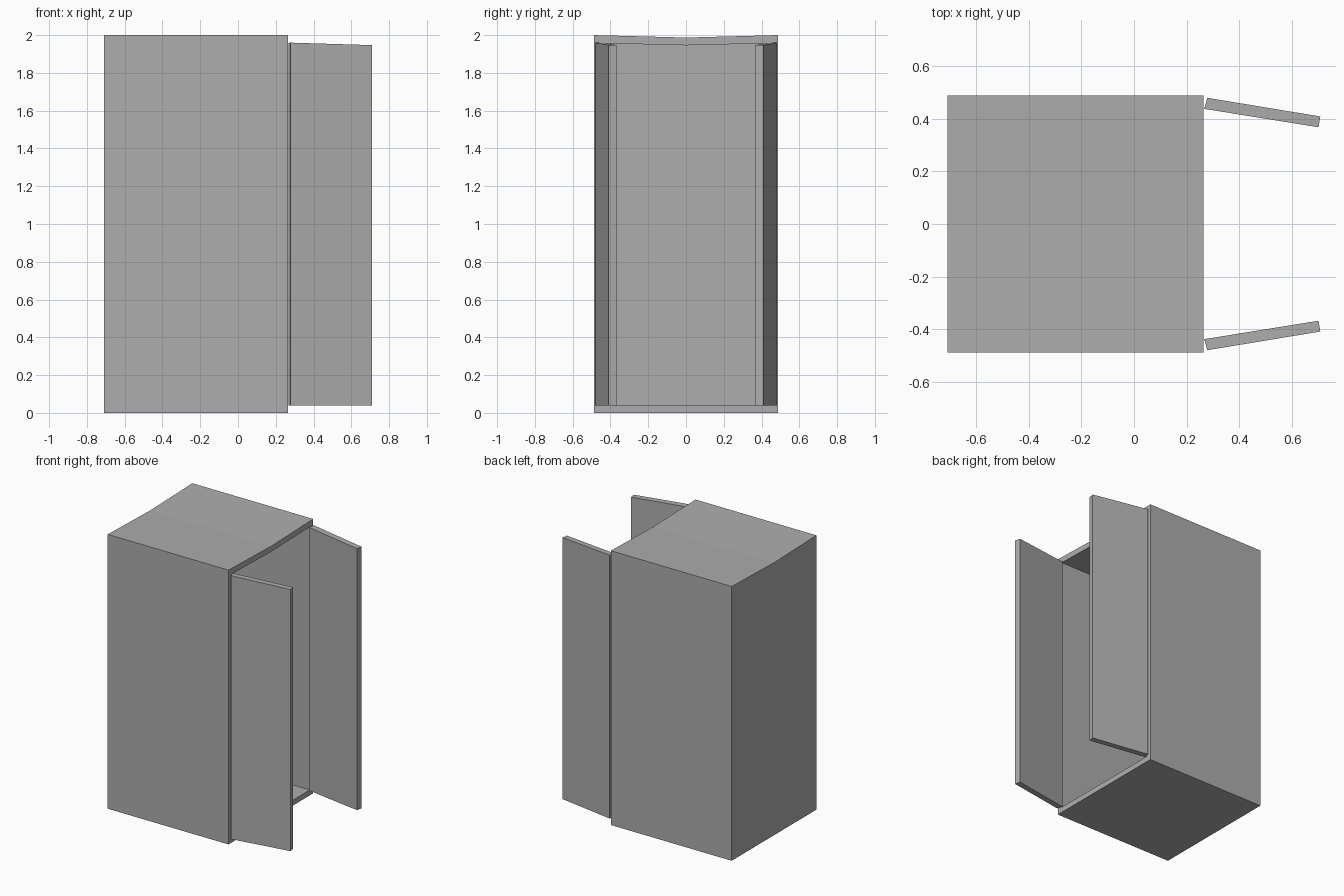
import bpy, bmesh

if "Cube" in bpy.data.objects:
    bpy.data.objects.remove(bpy.data.objects["Cube"])

grey = bpy.data.materials.new("plain grey")
grey.diffuse_color = (0.42, 0.42, 0.42, 1)
grey.use_nodes = True
grey.node_tree.nodes["Principled BSDF"].inputs["Base Color"].default_value = grey.diffuse_color


def make(name, bm):
    bmesh.ops.recalc_face_normals(bm, faces=bm.faces)
    mesh = bpy.data.meshes.new(name)
    bm.to_mesh(mesh)
    bm.free()
    mesh.materials.append(grey)
    obj = bpy.data.objects.new(name, mesh)
    bpy.context.collection.objects.link(obj)
    return obj


def ring(bm, x, half, bottom, top, dip):
    # five-point section whose top edge sags in the middle
    pts = [(-half, bottom), (half, bottom), (half, top), (0, top - dip), (-half, top)]
    return [bm.verts.new((x, y, z)) for y, z in pts]


def bridge(bm, a, b):
    n = len(a)
    for i in range(n):
        j = (i + 1) % n
        bm.faces.new((a[i], a[j], b[j], b[i]))


# Cabinet body: one closed shell, hollow and open towards +x
bm = bmesh.new()
rings = [
    ring(bm, -0.71, 0.488, 0.0, 2.0, 0.013),
    ring(bm, 0.265, 0.488, 0.0, 2.0, 0.013),
    ring(bm, 0.265, 0.448, 0.04, 1.957, 0.011),
    ring(bm, -0.67, 0.448, 0.04, 1.957, 0.011),
]
for a, b in zip(rings, rings[1:]):
    bridge(bm, a, b)
bm.faces.new(rings[0])
bm.faces.new(rings[-1])
make("cabinet_body", bm)

# Two open doors, toed inwards, with tops sloping to the free edge
plan = [(0.267, 0.438, 1.959), (0.279, 0.480, 1.960),
        (0.709, 0.409, 1.947), (0.702, 0.368, 1.947)]
for name, side in (("front_door", -1), ("rear_door", 1)):
    bm = bmesh.new()
    low = [bm.verts.new((x, y * side, 0.04)) for x, y, z in plan]
    high = [bm.verts.new((x, y * side, z)) for x, y, z in plan]
    bridge(bm, low, high)
    bm.faces.new(low)
    bm.faces.new(high)
    make(name, bm)
